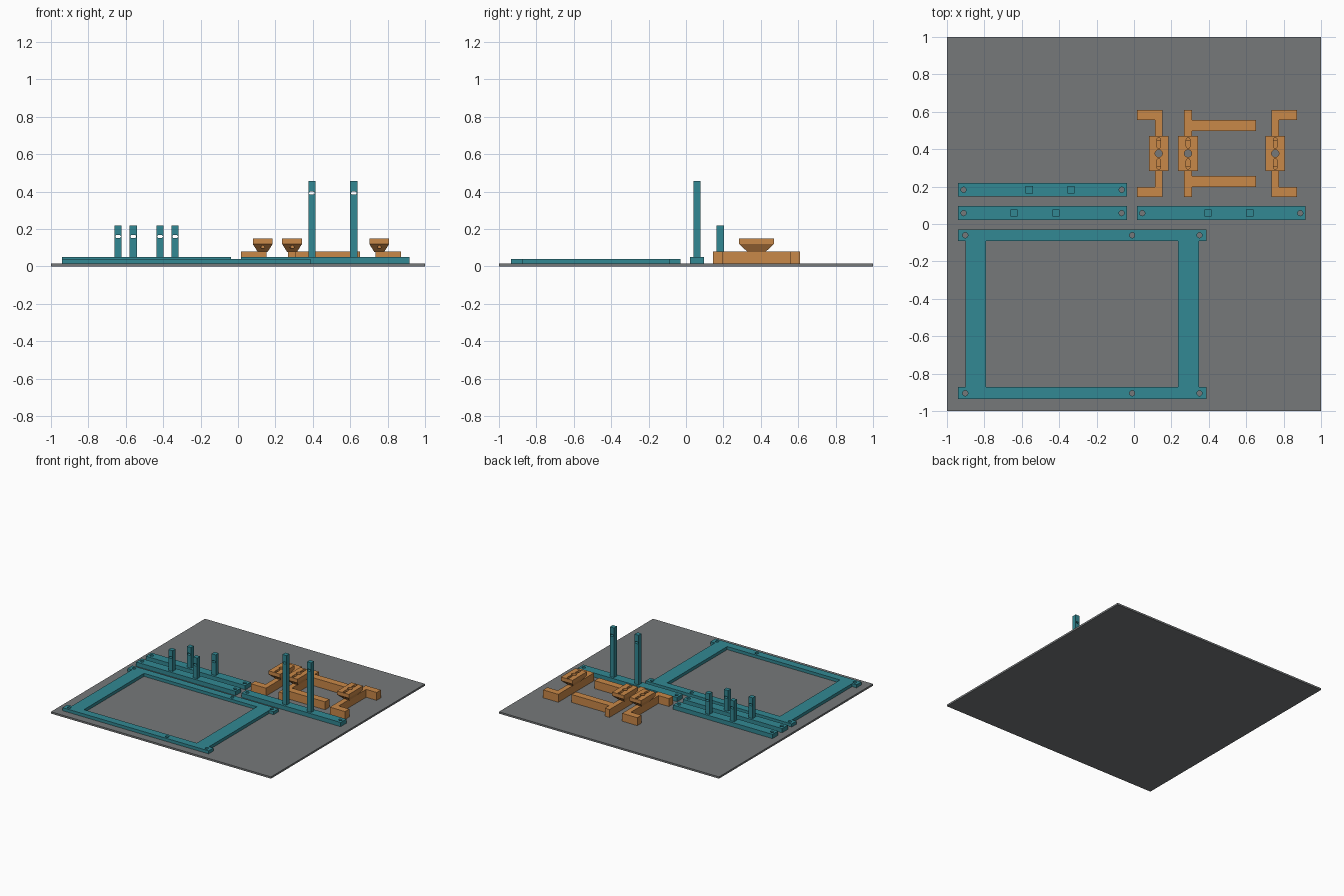
import bpy, bmesh, math
from mathutils import Matrix

if "Cube" in bpy.data.objects:
    bpy.data.objects.remove(bpy.data.objects["Cube"])


def material(name, rgb):
    m = bpy.data.materials.new(name)
    m.diffuse_color = (*rgb, 1)
    m.use_nodes = True
    m.node_tree.nodes["Principled BSDF"].inputs["Base Color"].default_value = m.diffuse_color
    return m


GREY = material("plate grey", (0.18, 0.19, 0.195))
TEAL = material("teal", (0.032, 0.246, 0.292))
ORANGE = material("orange", (0.584, 0.246, 0.065))


def finish(name, bm, mat):
    bmesh.ops.recalc_face_normals(bm, faces=bm.faces)
    me = bpy.data.meshes.new(name)
    bm.to_mesh(me)
    bm.free()
    ob = bpy.data.objects.new(name, me)
    bpy.context.collection.objects.link(ob)
    if mat:
        me.materials.append(mat)
    return ob


def loft(name, low, high, z0, z1, mat=None):
    """Solid between two outlines with the same number of points."""
    bm = bmesh.new()
    a = [bm.verts.new((x, y, z0)) for x, y in low]
    b = [bm.verts.new((x, y, z1)) for x, y in high]
    bm.faces.new(a)
    bm.faces.new(b)
    for i in range(len(a)):
        j = (i + 1) % len(a)
        bm.faces.new((a[i], a[j], b[j], b[i]))
    return finish(name, bm, mat)


def prism(name, pts, z0, z1, mat=None):
    return loft(name, pts, pts, z0, z1, mat)


def rect(x0, x1, y0, y1):
    return [(x0, y0), (x1, y0), (x1, y1), (x0, y1)]


def capsule(x, y, r, half, n=8):
    """Round-ended outline running along the second axis."""
    pts = []
    for k in range(2 * n + 2):
        i = k if k <= n else k - 1
        t = math.pi * i / n
        s = half if k <= n else -half
        pts.append((x + r * math.cos(t), y + s + r * math.sin(t)))
    return pts[:-1] if half == 0 else pts


def circle(x, y, r, n=24):
    return [(x + r * math.cos(2 * math.pi * i / n),
             y + r * math.sin(2 * math.pi * i / n)) for i in range(n)]


def boolean(ob, tool, op="DIFFERENCE"):
    """Apply the boolean and drop the helper."""
    tool.hide_render = True
    mod = ob.modifiers.new(op.lower(), "BOOLEAN")
    mod.operation, mod.object, mod.solver = op, tool, "EXACT"
    bpy.context.view_layer.objects.active = ob
    bpy.ops.object.modifier_apply(modifier=mod.name)
    bpy.data.objects.remove(tool, do_unlink=True)


BASE = 0.015

# Base plate
prism("base_plate", rect(-1, 1, -1, 1), 0, BASE, GREY)

# Rectangular frame with overhanging bar ends
outline = [(-0.94, -0.935), (0.388, -0.935), (0.388, -0.872), (0.348, -0.872),
           (0.348, -0.092), (0.388, -0.092), (0.388, -0.03), (-0.94, -0.03),
           (-0.94, -0.092), (-0.9, -0.092), (-0.9, -0.872), (-0.94, -0.872)]
frame = prism("flat_frame", outline, BASE, 0.04, TEAL)
boolean(frame, prism("cut", rect(-0.79, 0.236, -0.872, -0.092), 0, 0.1))
for x in (-0.902, -0.01, 0.35):
    for y in (-0.06, -0.905):
        boolean(frame, prism("cut", circle(x, y, 0.014), BASE - 0.01, 0.1))

# Rails carrying upright posts: x start, y centre, first post, post height
rails = [("rear_rail", -0.94, 0.183, -0.56, 0.22, 0.16),
         ("middle_rail", -0.94, 0.058, -0.641, 0.22, 0.16),
         ("right_rail", 0.015, 0.058, 0.395, 0.457, 0.392)]
for name, x0, y, px, top, eye in rails:
    rail = prism(name, rect(x0, x0 + 0.903, y - 0.037, y + 0.037), BASE, 0.05, TEAL)
    for hx in (x0 + 0.029, x0 + 0.874):
        boolean(rail, prism("cut", circle(hx, y, 0.014), 0, 0.1))
    for i in range(2):
        x = px + 0.224 * i
        post = prism(f"{name}_post_{i + 1}",
                     rect(x - 0.019, x + 0.019, y - 0.019, y + 0.019), 0.045, top, TEAL)
        # Flat slot through the post from front to back
        slot = prism("cut", [(v, u) for u, v in capsule(0, 0, 0.008, 0.007)], -0.1, 0.1)
        slot.data.transform(Matrix.Translation((x, y, eye)) @ Matrix.Rotation(math.pi / 2, 4, "X"))
        boolean(post, slot)

# Orange brackets: saddle centre, column edges, arm end, arm y-ranges
YC = 0.377
brackets = [("left_bracket", 0.132, 0.016, (0.178, 0.233)),
            ("long_bracket", 0.289, 0.652, (0.12, 0.178)),
            ("right_bracket", 0.755, 0.872, (0.178, 0.233))]
for name, xc, xe, (d0, d1) in brackets:
    body = prism(name, rect(xc - 0.021, xc + 0.021, YC - 0.233, YC + 0.233), BASE, 0.08, ORANGE)
    side = 1 if xe > xc else -1
    inner = xc + 0.021 * side - 0.03 * side
    for s in (-1, 1):
        ya, yb = sorted((YC + s * d0, YC + s * d1))
        boolean(body, prism("arm", rect(*sorted((inner, xe)), ya, yb), BASE, 0.08), "UNION")

    # Saddle: flared neck under a flat block
    small = rect(xc - 0.026, xc + 0.026, YC - 0.047, YC + 0.047)
    large = rect(xc - 0.053, xc + 0.053, YC - 0.093, YC + 0.093)
    saddle = loft(f"{name}_saddle", small, large, 0.077, 0.12, ORANGE)
    boolean(saddle, prism("block", large, 0.12, 0.15), "UNION")
    for s in (-1, 1):
        boolean(saddle, prism("cut", capsule(xc, YC + s * 0.056, 0.01, 0.018), 0.098, 0.2))
    for ob in (body, saddle):
        boolean(ob, prism("cut", circle(xc, YC, 0.0195), 0, 0.2))
